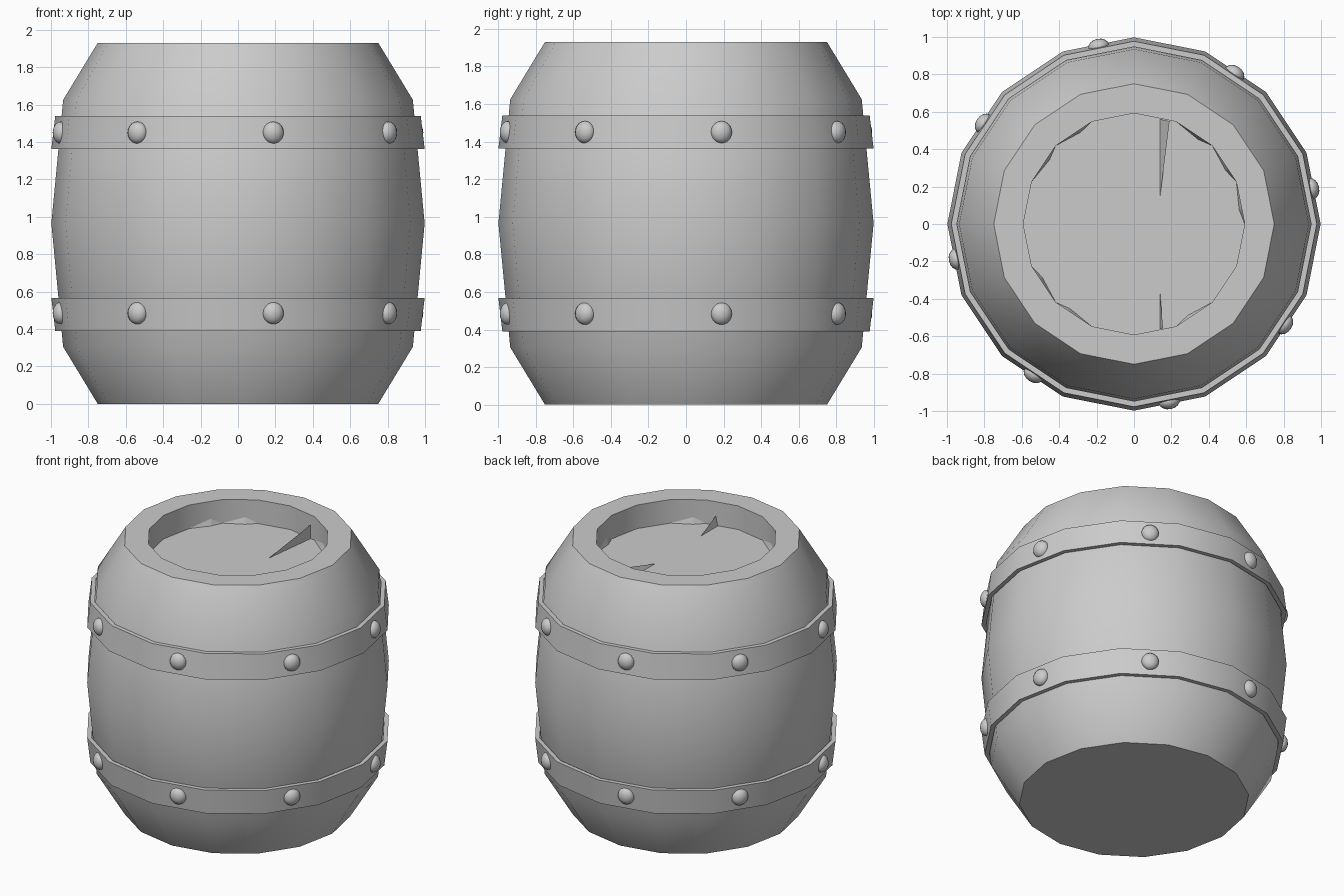
import bpy, bmesh
from math import pi, sin, cos, radians
from mathutils import Vector

if "Cube" in bpy.data.objects:
    bpy.data.objects.remove(bpy.data.objects["Cube"])

SIDES = 16
H = 1.93


def finish(name, bm, angle=35):
    bmesh.ops.recalc_face_normals(bm, faces=bm.faces)
    me = bpy.data.meshes.new(name)
    bm.to_mesh(me)
    bm.free()
    ob = bpy.data.objects.new(name, me)
    bpy.context.collection.objects.link(ob)
    bpy.ops.object.select_all(action='DESELECT')
    ob.select_set(True)
    bpy.context.view_layer.objects.active = ob
    bpy.ops.object.shade_smooth_by_angle(angle=radians(angle))
    return ob


def lathe(name, profile, closed):
    """Revolve (radius, z) points; an open profile gets end caps."""
    bm = bmesh.new()
    rings = [[bm.verts.new((r * cos(2 * pi * i / SIDES), r * sin(2 * pi * i / SIDES), z))
              for i in range(SIDES)] for r, z in profile]
    pairs = list(zip(rings, rings[1:]))
    if closed:
        pairs.append((rings[-1], rings[0]))
    else:
        bm.faces.new(rings[0])
        bm.faces.new(rings[-1])
    for a, b in pairs:
        for i in range(SIDES):
            j = (i + 1) % SIDES
            bm.faces.new((a[i], a[j], b[j], b[i]))
    return finish(name, bm)


# Barrel body with recessed lid
FLOOR = 1.76
lathe("barrel_body", [(0.75, 0), (0.935, 0.305), (0.998, H / 2), (0.935, 1.625),
                      (0.75, H), (0.592, H), (0.592, FLOOR)], False)

# Hoops, slightly wider towards the belly
lathe("lower_hoop", [(0.977, 0.39), (0.998, 0.567), (0.968, 0.567), (0.947, 0.39)], True)
lathe("upper_hoop", [(0.998, 1.363), (0.977, 1.54), (0.947, 1.54), (0.968, 1.363)], True)

# Rivets centred on every other hoop facet
for label, z in (("lower", 0.485), ("upper", 1.45)):
    for k in range(8):
        a = pi / 16 + k * pi / 4
        bm = bmesh.new()
        bmesh.ops.create_uvsphere(bm, u_segments=16, v_segments=10, radius=1)
        bmesh.ops.scale(bm, vec=(0.042, 0.057, 0.059), verts=bm.verts)
        rivet = finish(f"{label}_rivet_{k + 1}", bm, 60)
        rivet.location = (0.967 * cos(a), 0.967 * sin(a), z)
        rivet.rotation_euler.z = a

# Raised splinters in the lid
for name, tip, base1, base2, rise in (
        ("back_splinter", (0.14, 0.15), (0.14, 0.56), (0.19, 0.55), 0.10),
        ("front_splinter", (0.14, -0.37), (0.14, -0.56), (0.155, -0.56), 0.07)):
    bm = bmesh.new()
    t = bm.verts.new((*tip, FLOOR))
    b1, b2 = (bm.verts.new((*p, FLOOR)) for p in (base1, base2))
    top = bm.verts.new((*base2, FLOOR + rise))
    for f in ((t, b1, b2), (t, b1, top), (t, b2, top), (b1, b2, top)):
        bm.faces.new(f)
    finish(name, bm, 5)

# Jagged slivers where the lid meets the rim
for n, k in enumerate((0, 1, 2, 5, 6, 9, 10, 13)):
    a, b = (Vector((0.592 * cos(i * pi / 8), 0.592 * sin(i * pi / 8), FLOOR))
            for i in (k, k + 1))
    bm = bmesh.new()
    mid = a.lerp(b, 0.35)
    inner = Vector((mid.x * 0.975, mid.y * 0.975, FLOOR))
    va, vb, vi = bm.verts.new(a), bm.verts.new(b), bm.verts.new(inner)
    vt = bm.verts.new(mid + Vector((0, 0, 0.045)))
    for f in ((va, vb, vi), (va, vi, vt), (vb, vi, vt), (va, vb, vt)):
        bm.faces.new(f)
    finish(f"lid_sliver_{n + 1}", bm, 5)
